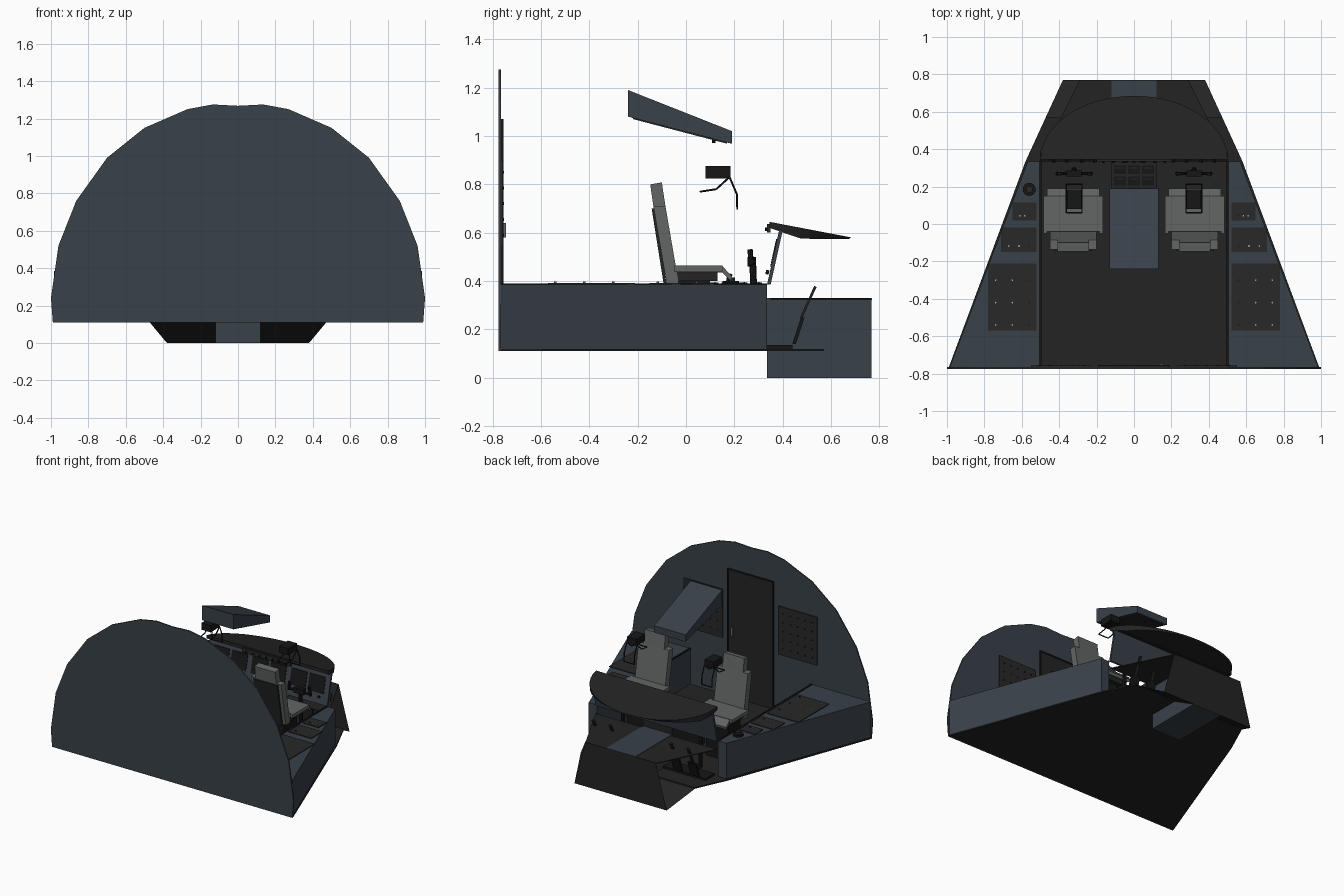
import bpy, bmesh, math
from mathutils import Vector

cube = bpy.data.objects.get("Cube")
if cube:
    bpy.data.objects.remove(cube)


def material(name, r, g, b):
    m = bpy.data.materials.new(name)
    m.use_nodes = True
    m.diffuse_color = (r, g, b, 1)
    m.node_tree.nodes["Principled BSDF"].inputs["Base Color"].default_value = (r, g, b, 1)
    return m


HULL = material("slate blue", .04, .052, .066)
DARK = material("charcoal", .017, .017, .017)
PANEL = material("panel grey", .021, .021, .022)
BLACK = material("black", .008, .008, .008)
SEAT = material("seat grey", .125, .13, .13)
LIGHT = material("switch white", .4, .4, .4)


def finish(name, bm, mat):
    bmesh.ops.recalc_face_normals(bm, faces=bm.faces)
    mesh = bpy.data.meshes.new(name)
    bm.to_mesh(mesh)
    bm.free()
    mesh.materials.append(mat)
    ob = bpy.data.objects.new(name, mesh)
    bpy.context.collection.objects.link(ob)
    return ob


def prism(name, plane, pts, lo, hi, mat):
    """Extrude a flat profile drawn in one plane along the remaining axis."""
    place = {"xy": lambda a, b, d: (a, b, d),
             "xz": lambda a, b, d: (a, d, b),
             "yz": lambda a, b, d: (d, a, b)}[plane]
    bm = bmesh.new()
    ends = [[bm.verts.new(place(a, b, d)) for a, b in pts] for d in (lo, hi)]
    for ring in ends:
        bm.faces.new(ring)
    n = len(pts)
    for i in range(n):
        j = (i + 1) % n
        bm.faces.new((ends[0][i], ends[0][j], ends[1][j], ends[1][i]))
    return finish(name, bm, mat)


def box(name, x, y, z, mat):
    a, b = sorted(x)
    return prism(name, "xy", [(a, y[0]), (b, y[0]), (b, y[1]), (a, y[1])], z[0], z[1], mat)


def rod(name, start, end, r, mat, sides=8):
    a, b = Vector(start), Vector(end)
    bm = bmesh.new()
    bmesh.ops.create_cone(bm, cap_ends=True, segments=sides, radius1=r, radius2=r, depth=(b - a).length)
    bm.transform(Vector((0, 0, 1)).rotation_difference(b - a).to_matrix().to_4x4())
    bmesh.ops.translate(bm, verts=bm.verts, vec=(a + b) / 2)
    return finish(name, bm, mat)


def sheet(name, pts, mat):
    bm = bmesh.new()
    bm.faces.new([bm.verts.new(p) for p in pts])
    return finish(name, bm, mat)


def mirror(pts):
    return pts + [(-x, b) for x, b in reversed(pts) if x > 0]


# Rear bulkhead, door and wall panels
arch = [(0, 1.268), (.135, 1.275), (.27, 1.25), (.5, 1.15), (.7, .99), (.865, .76),
        (.96, .52), (1, .24), (.99, .11)]
prism("bulkhead", "xz", mirror(arch), -.775, -.765, HULL)
box("door", (-.18, .18), (-.765, -.758), (.12, 1.07), DARK)
for s in (-1, 1):
    box("door_jamb", (s * .18, s * .19), (-.765, -.754), (.12, 1.07), BLACK)
    box("wall_panel", (s * .23, s * .55), (-.765, -.757), (.54, .9), PANEL)
    for i in range(5):
        for j in range(5):
            x, z = s * (.27 + i * .06), .59 + j * .065
            rod("breaker", (x, -.757, z), (x, -.753, z), .006, BLACK, 6)
box("door_lintel", (-.19, .19), (-.765, -.754), (1.06, 1.07), BLACK)
box("door_handle", (.14, .155), (-.758, -.745), (.58, .64), SEAT)

# Floor, with the belly sloping down to the nose
prism("floor", "xy", mirror([(.99, -.765), (.58, .335), (.472, .57)]), .11, .12, DARK)
sheet("belly", [(-.472, .57, .11), (.472, .57, .11), (.38, .77, 0), (-.38, .77, 0)], DARK)
box("footwell_floor", (-.47, .47), (.335, .44), (.12, .135), BLACK)

# Nose: front plate, top deck and centre tunnel
sheet("nose_plate", [(-.38, .77, 0), (.38, .77, 0), (.29, .77, .33), (-.29, .77, .33)], DARK)
prism("nose_deck", "xy", mirror([(.5, .35), (.29, .77)]), .322, .328, DARK)
box("nose_tunnel", (-.12, .12), (.335, .768), (0, .331), HULL)

# Side consoles with their control panels
for s in (-1, 1):
    side = [(s * .5, -.765), (s * .985, -.765), (s * .567, .335), (s * .5, .335)]
    prism("console", "xy", side, .12, .385, HULL)
    box("console_trim", (s * .495, s * .507), (-.765, .335), (.38, .39), BLACK)
    for w, y0, y1 in ((.78, -.57, -.21), (.71, -.15, -.02), (.65, .02, .115)):
        box("console_panel", (s * .52, s * w), (y0, y1), (.385, .391), PANEL)
        rows = 3 if y1 - y0 > .2 else 1
        for r in range(rows):
            for i in range(3):
                x = s * (.56 + i * (w - .6) / 2)
                y = y0 + (r + .25) * (y1 - y0) / rows
                rod("switch", (x, y, .39), (x, y, .398), .005, LIGHT if i else BLACK, 6)
rod("tiller_base", (-.56, .185, .385), (-.56, .185, .4), .035, BLACK, 16)
rod("tiller_knob", (-.56, .185, .4), (-.56, .185, .415), .018, PANEL, 12)

# Seats
for s in (-1, 1):
    c = s * .325
    box("seat_base", (c - .09, c + .09), (-.05, .1), (.12, .4), BLACK)
    box("seat_cushion", (c - .14, c + .14), (-.04, .15), (.435, .465), SEAT)
    box("seat_pan", (c - .12, c + .12), (-.06, .13), (.4, .435), DARK)
    prism("seat_back", "yz", [(-.08, .39), (-.03, .39), (-.085, .71), (-.135, .71)], c - .125, c + .125, SEAT)
    prism("seat_shell", "yz", [(-.092, .385), (-.08, .385), (-.13, .7), (-.142, .7)], c - .1, c + .1, DARK)
    prism("headrest", "yz", [(-.135, .71), (-.085, .71), (-.1, .808), (-.148, .8)], c - .085, c + .085, SEAT)
    prism("seat_lip", "yz", [(.15, .435), (.15, .462), (.19, .42), (.185, .4)], c - .14, c + .14, SEAT)
    for t in (-1, 1):
        box("armrest", (c + t * .14, c + t * .16), (-.05, .15), (.44, .465), SEAT)

# Control yokes and rudder pedals
for s in (-1, 1):
    c = s * .32
    rod("yoke_column", (c, .29, .12), (c, .275, .5), .014, BLACK)
    box("yoke_hub", (c - .04, c + .04), (.255, .285), (.46, .5), BLACK)
    rod("yoke_bar", (c - .09, .27, .475), (c + .09, .27, .475), .009, BLACK)
    for t in (-1, 1):
        rod("yoke_horn", (c + t * .09, .27, .465), (c + t * .08, .265, .53), .011, BLACK)
        p = c + t * .07
        prism("pedal", "yz", [(.44, .14), (.455, .14), (.49, .25), (.475, .25)], p - .035, p + .035, BLACK)
        prism("pedal_arm", "yz", [(.472, .25), (.482, .25), (.54, .375), (.53, .38)], p - .01, p + .01, DARK)

# Instrument panel and glareshield
prism("instrument_panel", "yz", [(.335, .385), (.35, .385), (.4, .61), (.385, .61)], -.5, .5, HULL)
for x0, x1 in ((-.46, -.33), (-.31, -.18), (-.14, -.01), (.01, .14), (.18, .31), (.33, .46)):
    prism("display", "yz", [(.348, .46), (.351, .46), (.378, .575), (.373, .575)], x0, x1, BLACK)
    for x in (x0 + .03, x1 - .03):
        rod("panel_knob", (x, .343, .435), (x, .33, .438), .009, BLACK)
bm = bmesh.new()
arc = [math.pi * i / 24 for i in range(25)]
top, low = [], []
for a in arc:
    x, t = .5 * math.cos(a), math.sin(a)
    top.append(bm.verts.new((x, .345 + .34 * t, .645 - .065 * t)))
    low.append(bm.verts.new((x, .345 + .33 * t, .62 - .045 * min(1, t * 2.5))))
bm.faces.new(top)
for i in range(24):
    bm.faces.new((top[i], top[i + 1], low[i + 1], low[i]))
    if i < 12:
        j = 24 - i
        bm.faces.new([low[i], low[i + 1], low[j - 1], low[j]] if i < 11 else [low[11], low[12], low[13]])
bm.faces.new((top[0], top[24], low[24], low[0]))
finish("glareshield", bm, DARK)
box("autopilot_panel", (-.2, .2), (.335, .35), (.6, .635), PANEL)
for i in range(7):
    x = (i - 3) * .055
    rod("autopilot_knob", (x, .336, .615), (x, .326, .615), .007, BLACK)

# Centre pedestal with radio rows and thrust levers
box("pedestal", (-.12, .12), (-.05, .335), (.12, .388), DARK)
for i in range(3):
    for j in range(4):
        x, y = -.075 + i * .075, .11 + j * .06
        box("radio", (x - .032, x + .032), (y - .024, y + .024), (.388, .394), BLACK)
        box("radio_label", (x - .02, x + .02), (y + .008, y + .013), (.394, .396), PANEL)
for x in (-.03, .03):
    rod("thrust_lever", (x, .17, .39), (x, .185, .43), .008, BLACK)

# Overhead panel
prism("overhead_panel", "yz", [(-.24, 1.08), (-.24, 1.19), (.19, 1.02), (.19, .968)], -.13, .13, HULL)
prism("overhead_face", "yz", [(-.22, 1.07), (-.22, 1.076), (.17, .974), (.17, .968)], -.115, .115, PANEL)
rod("compass", (0, .115, .99), (0, .115, .972), .008, BLACK)

# Head-up units with folding glass frames
for s in (-1, 1):
    c = s * .32
    box("head_up_unit", (c - .038, c + .038), (.08, .185), (.825, .875), BLACK)
    for t in (-1, 1):
        e = c + t * .042
        path = [(e, .06, .77), (e, .125, .78), (e, .18, .83), (e, .21, .76), (e, .212, .7)]
        for a, b in zip(path, path[1:]):
            rod("head_up_arm", a, b, .004, BLACK, 6)
    for y, z in ((.06, .77), (.212, .7), (.18, .83)):
        rod("head_up_crossbar", (c - .042, y, z), (c + .042, y, z), .004, BLACK, 6)
